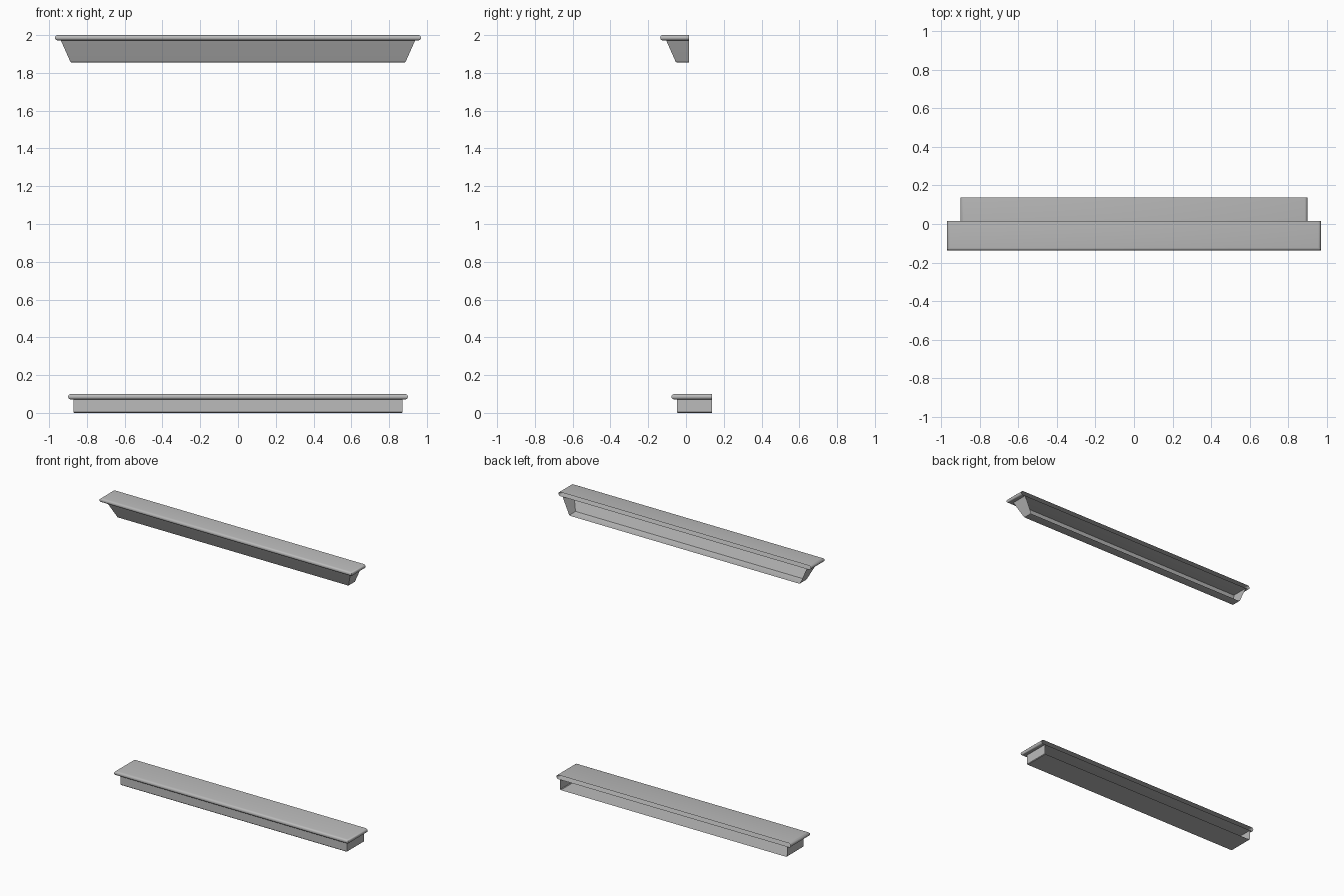
import bpy, bmesh, math

cube = bpy.data.objects.get("Cube")
if cube:
    bpy.data.objects.remove(cube, do_unlink=True)

stone = bpy.data.materials.new("grey stone")
stone.use_nodes = True
GREY = (0.5, 0.5, 0.5, 1)
stone.diffuse_color = GREY
stone.node_tree.nodes["Principled BSDF"].inputs["Base Color"].default_value = GREY


def sweep(name, half, front, back, profile, top_cap):
    """Carry an (inset, z) profile around the right, front and left sides; the wall side stays open."""
    bm = bmesh.new()
    rings = []
    for inset, z in profile:
        x, y = half - inset, front + inset
        rings.append([bm.verts.new((px, py, z)) for px, py in
                      ((-x, back), (-x, y), (x, y), (x, back))])
    for upper, lower in zip(rings, rings[1:]):
        for i in range(3):
            bm.faces.new((upper[i], lower[i], lower[i + 1], upper[i + 1]))
    if top_cap:
        bm.faces.new(rings[0])
    bm.faces.new(rings[-1][::-1])
    bm.normal_update()
    mesh = bpy.data.meshes.new(name)
    bm.to_mesh(mesh)
    bm.free()
    mesh.materials.append(stone)
    obj = bpy.data.objects.new(name, mesh)
    bpy.context.collection.objects.link(obj)
    bpy.ops.object.select_all(action="DESELECT")
    obj.select_set(True)
    bpy.context.view_layer.objects.active = obj
    bpy.ops.object.shade_smooth_by_angle(angle=math.radians(35))


def bullnose(top, bottom, steps=6):
    """Half-round edge from the top surface to the underside."""
    r, mid = (top - bottom) / 2, (top + bottom) / 2
    return [(r - r * math.sin(math.pi * i / steps), mid + r * math.cos(math.pi * i / steps))
            for i in range(steps + 1)]


# Upper window crown: rounded slab over a tapered moulding
sweep("crown_slab", 0.97, -0.137, 0.015, bullnose(2.0, 1.972), True)
sweep("crown_moulding", 0.97, -0.137, 0.015,
      [(0.032, 1.972), (0.080, 1.864), (0.083, 1.858), (0.090, 1.855)], False)

# Lower window sill: rounded slab over a straight apron
sweep("sill_slab", 0.9, -0.077, 0.137, bullnose(0.1, 0.071), True)
sweep("sill_apron", 0.9, -0.077, 0.137,
      [(0.029, 0.071), (0.029, 0.004), (0.033, 0.0)], False)
